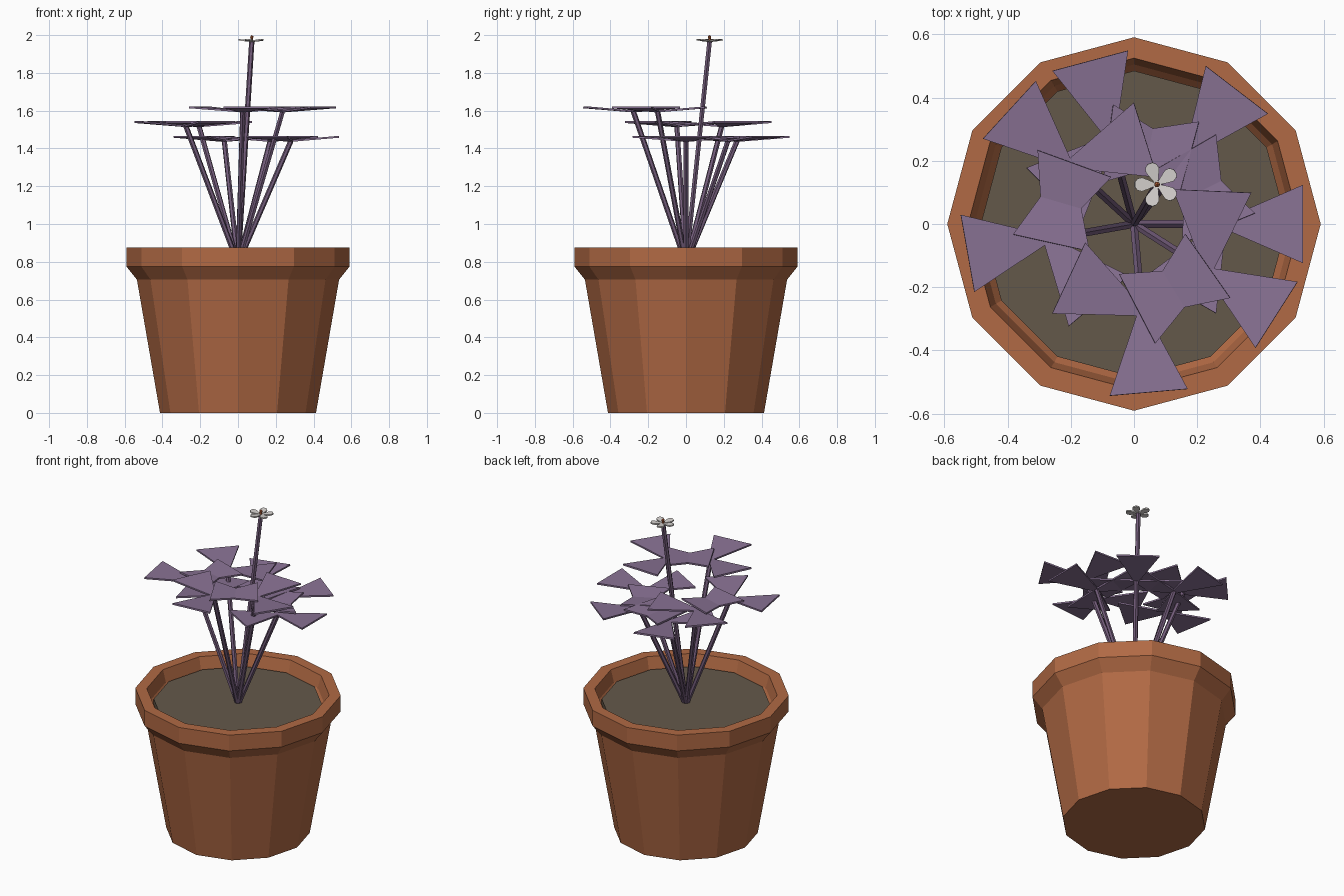
import bpy, bmesh, math
from mathutils import Vector, Matrix

if "Cube" in bpy.data.objects:
    bpy.data.objects.remove(bpy.data.objects["Cube"])


def material(name, rgb):
    m = bpy.data.materials.new(name)
    m.diffuse_color = (*rgb, 1)
    m.use_nodes = True
    m.node_tree.nodes["Principled BSDF"].inputs["Base Color"].default_value = m.diffuse_color
    return m


TERRACOTTA = material("terracotta", (0.44, 0.143, 0.058))
SOIL = material("soil", (0.127, 0.098, 0.068))
LEAF = material("purple_leaf", (0.25, 0.168, 0.295))
STEM = material("purple_stem", (0.171, 0.107, 0.195))
PETAL = material("white_petal", (0.68, 0.65, 0.63))
CENTRE = material("orange_centre", (0.50, 0.127, 0.045))


def finish(bm, name, mat):
    bmesh.ops.recalc_face_normals(bm, faces=bm.faces)
    me = bpy.data.meshes.new(name)
    bm.to_mesh(me)
    bm.free()
    me.materials.append(mat)
    ob = bpy.data.objects.new(name, me)
    bpy.context.collection.objects.link(ob)
    return ob


def lathe(name, profile, mat, sides=12):
    """Revolve (radius, z) points and cap both ends."""
    bm = bmesh.new()
    rings = [[bm.verts.new((r * math.cos(math.tau * i / sides),
                            r * math.sin(math.tau * i / sides), z))
              for i in range(sides)] for r, z in profile]
    for a, b in zip(rings, rings[1:]):
        for i in range(sides):
            j = (i + 1) % sides
            bm.faces.new((a[i], a[j], b[j], b[i]))
    bm.faces.new(rings[0])
    bm.faces.new(rings[-1])
    return finish(bm, name, mat)


def rod(name, a, b, radius, mat):
    a, b = Vector(a), Vector(b)
    bm = bmesh.new()
    rot = (b - a).to_track_quat('Z', 'Y').to_matrix().to_4x4()
    bmesh.ops.create_cone(bm, cap_ends=True, segments=6, radius1=radius,
                          radius2=radius, depth=(b - a).length,
                          matrix=Matrix.Translation((a + b) / 2) @ rot)
    return finish(bm, name, mat)


def add_plate(bm, half, thickness, matrix):
    """Thin plate along +x from a half outline, mirrored in y."""
    outline = half + [(x, -y) for x, y in reversed(half)]
    lo = [bm.verts.new(matrix @ Vector((x, y, -thickness / 2))) for x, y in outline]
    hi = [bm.verts.new(matrix @ Vector((x, y, thickness / 2))) for x, y in outline]
    bm.faces.new(hi)
    bm.faces.new(lo[::-1])
    n = len(outline)
    for i in range(n):
        j = (i + 1) % n
        bm.faces.new((lo[i], lo[j], hi[j], hi[i]))


def whorl(name, centre, start, count, half, thickness, tilt, mat):
    """Plates spread evenly round a centre, tilted up at the tips."""
    bm = bmesh.new()
    for k in range(count):
        m = (Matrix.Translation(centre)
             @ Matrix.Rotation(start + math.tau * k / count, 4, 'Z')
             @ Matrix.Rotation(-tilt, 4, 'Y'))
        add_plate(bm, half, thickness, m)
    return finish(bm, name, mat)


# Pot with flared rim and hollow top
lathe("pot", [(0.413, 0), (0.535, 0.705), (0.591, 0.775), (0.591, 0.875),
              (0.525, 0.875), (0.505, 0.80), (0.48, 0.77)], TERRACOTTA)
lathe("soil", [(0.485, 0.775), (0.485, 0.81)], SOIL)

# Seven three-part leaves, spread by the golden angle on three levels
for i in range(7):
    ang = math.radians(137.5 * i)
    top = Vector((0.28 * math.cos(ang), 0.28 * math.sin(ang), 1.44 + 0.078 * (i % 3)))
    rod(f"leaf_stem_{i + 1}", (0, 0, 0.79), top, 0.014, STEM)
    whorl(f"leaf_{i + 1}", top, ang, 3, [(0, 0.013), (0.256, 0.124)], 0.01, 0.085, LEAF)

# Flower on its tall stem
tip = Vector((0.073, 0.125, 1.967))
rod("flower_stem", (0, 0, 0.79), tip, 0.014, STEM)
whorl("flower_petals", tip, math.pi, 5,
      [(0.006, 0.005), (0.03, 0.015), (0.048, 0.022), (0.062, 0.019), (0.071, 0.008)],
      0.008, 0.12, PETAL)
bm = bmesh.new()
bmesh.ops.create_icosphere(bm, subdivisions=1, radius=0.011,
                           matrix=Matrix.Translation(tip + Vector((0, 0, 0.022)))
                           @ Matrix.Diagonal((0.9, 0.9, 1.0, 1)))
finish(bm, "flower_centre", CENTRE)
rod("flower_style", tip, tip + Vector((0, 0, 0.018)), 0.007, CENTRE)
